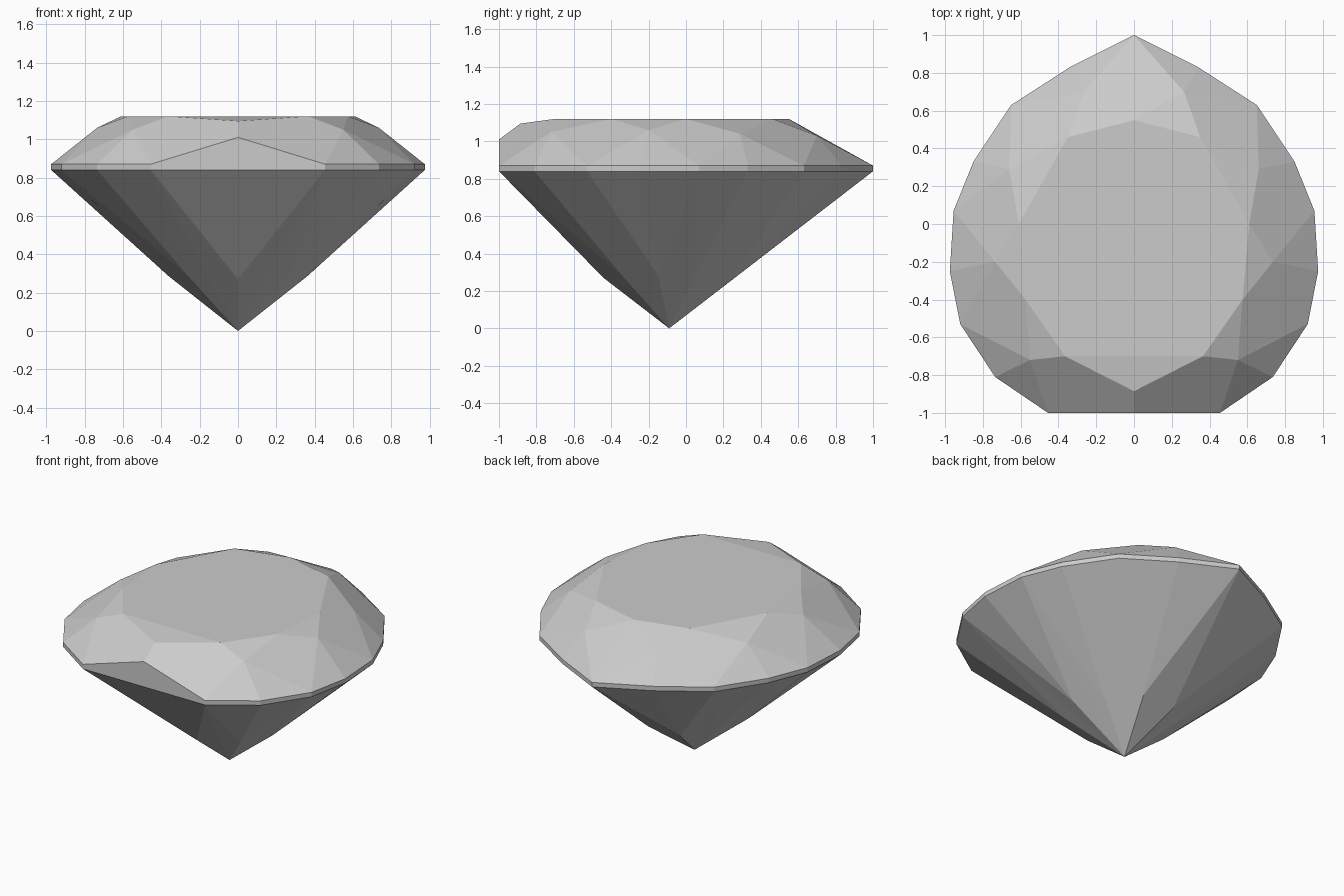
import bpy, bmesh
from mathutils import Vector

cube = bpy.data.objects.get("Cube")
if cube:
    bpy.data.objects.remove(cube, do_unlink=True)

stone = bpy.data.materials.new("pale grey stone")
stone.use_nodes = True
stone.diffuse_color = (0.6, 0.6, 0.6, 1)
stone.node_tree.nodes["Principled BSDF"].inputs["Base Color"].default_value = (0.6, 0.6, 0.6, 1)

TABLE_Z, GIRDLE_TOP, GIRDLE_BOTTOM = 1.12, 0.87, 0.84
CENTRE = Vector((0, -0.1, 0.75))
CULET = Vector((0, -0.09, 0))


def half_part(name, faces):
    """Build the +x half from facets, face them outward, and mirror it."""
    bm = bmesh.new()
    for pts in faces:
        f = bm.faces.new([bm.verts.new(p) for p in pts])
        f.normal_update()
        if f.normal.dot(f.calc_center_median() - CENTRE) < 0:
            f.normal_flip()
    bmesh.ops.remove_doubles(bm, verts=bm.verts, dist=0.0005)
    mesh = bpy.data.meshes.new(name)
    bm.to_mesh(mesh)
    bm.free()
    mesh.materials.append(stone)
    obj = bpy.data.objects.new(name, mesh)
    bpy.context.collection.objects.link(obj)
    mirror = obj.modifiers.new("Mirror", 'MIRROR')
    mirror.use_clip = True


# Pear outline from the pointed back to the flat front
outline = [(0, 1), (0.34, 0.83), (0.65, 0.63), (0.85, 0.33), (0.955, 0.07),
           (0.975, -0.25), (0.92, -0.53), (0.735, -0.81), (0.455, -1), (0, -1)]
low = [Vector((x, y, GIRDLE_BOTTOM)) for x, y in outline]
top = [Vector((x, y, GIRDLE_TOP)) for x, y in outline]
top[-1].z = 1.01  # raised peak at the flat front

# Corners of the flat table and tips of the star facets
table = [Vector((x, y, TABLE_Z)) for x, y in
         [(0, 0.55), (0.35, 0.46), (0.61, 0), (0.575, -0.4), (0.365, -0.7)]]
table_front = Vector((0, -0.7, TABLE_Z))
star = [Vector(p) for p in [(0.265, 0.7, 1.03), (0.66, 0.29, 1.04), (0.735, -0.2, 1.06),
                            (0.55, -0.72, 1.05), (0, -0.885, 1.095)]]

# Crown: table, star triangles, kites and upper girdle facets
crown = [table + [table_front]]
for i in range(5):
    following = table[i + 1] if i < 4 else table_front
    crown.append([table[i], star[i], following])
    kite = [table[i], star[i], top[2 * i]]
    crown.append(kite + [star[i - 1]] if i else kite)
    crown.append([star[i], top[2 * i], top[2 * i + 1]])
    if i < 4:
        crown.append([star[i], top[2 * i + 1], top[2 * i + 2]])
half_part("crown", crown)

# Girdle: narrow band round the outline
half_part("girdle", [[low[i], low[i + 1], top[i + 1], top[i]] for i in range(9)])

# Pavilion: lower girdle facets and long kites meeting at the culet
reach = [0.35, 0.30, 0.37, 0.36, 0.385]
height = [0.71, 0.83, 0.77, 0.81, 0.70]
tips = []
for i in range(5):
    tip = CULET.lerp(low[2 * i + 1], reach[i])
    tip.z = height[i] * reach[i]
    tips.append(tip)
pavilion = []
for i in range(5):
    pavilion.append([CULET, tips[i], low[2 * i]])
    if i:
        pavilion.append([CULET, low[2 * i], tips[i - 1]])
    pavilion.append([tips[i], low[2 * i], low[2 * i + 1]])
    if i < 4:
        pavilion.append([tips[i], low[2 * i + 1], low[2 * i + 2]])
half_part("pavilion", pavilion)
